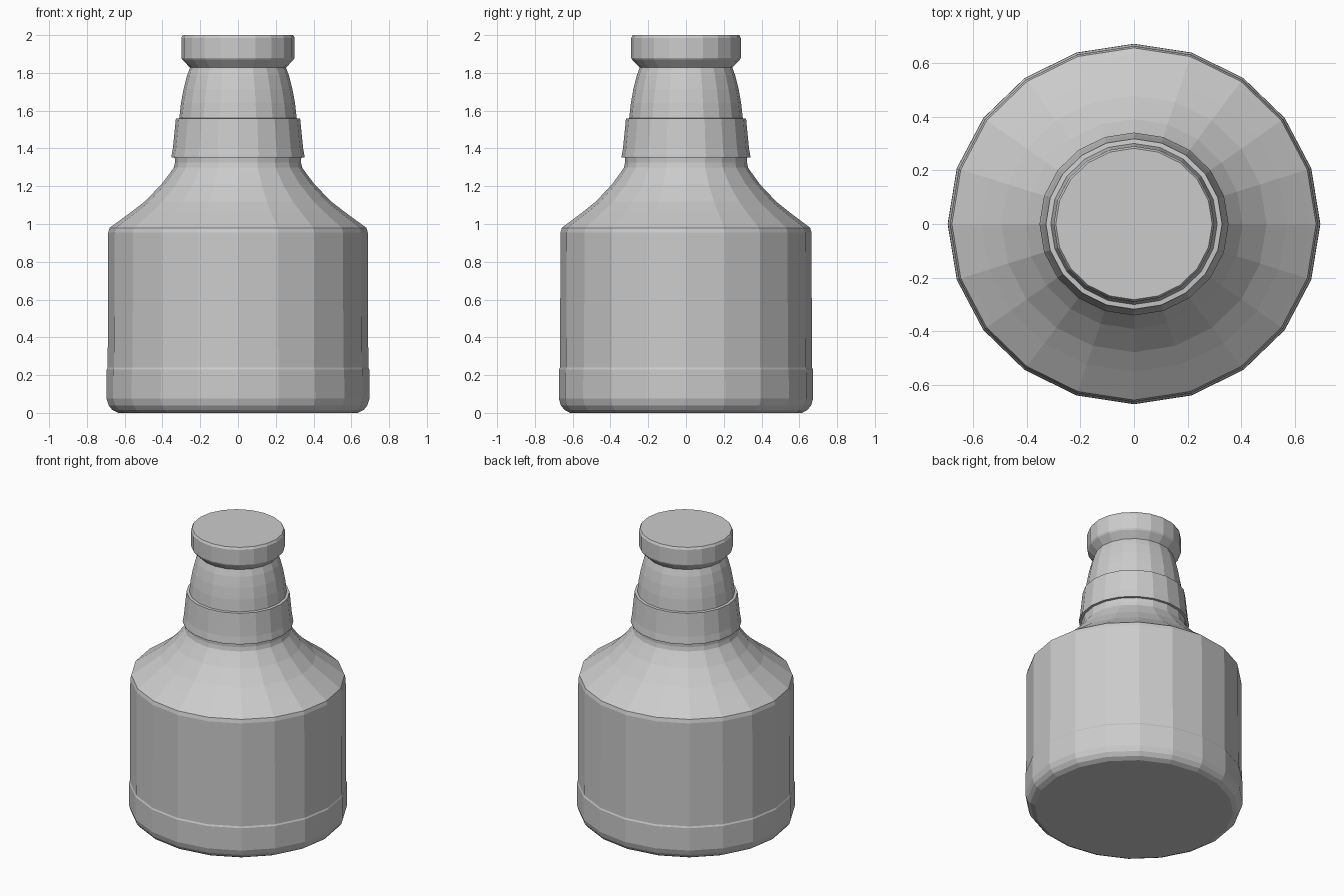
import bpy
import bmesh
import math

if "Cube" in bpy.data.objects:
    bpy.data.objects.remove(bpy.data.objects["Cube"])

SIDES = 20        # visible facets around the bottle
DEPTH = 0.967     # slightly narrower in y than in x


def lathe(name, profile, cap_bottom=False, cap_top=False):
    """Revolve (radius, z) points into a faceted, slightly oval shell."""
    bm = bmesh.new()
    rings = []
    for r, z in profile:
        rings.append([bm.verts.new((r * math.cos(2 * math.pi * i / SIDES),
                                    r * DEPTH * math.sin(2 * math.pi * i / SIDES), z))
                      for i in range(SIDES)])
    for low, high in zip(rings, rings[1:]):
        for i in range(SIDES):
            j = (i + 1) % SIDES
            bm.faces.new((low[i], low[j], high[j], high[i]))
    if cap_bottom:
        bm.faces.new(rings[0][::-1])
    if cap_top:
        bm.faces.new(rings[-1])
    mesh = bpy.data.meshes.new(name)
    bm.to_mesh(mesh)
    bm.free()
    obj = bpy.data.objects.new(name, mesh)
    bpy.context.collection.objects.link(obj)
    return obj


# Body: rounded base, low step, straight wall, sloping shoulder, neck root
lathe("bottle_body", [
    (0.635, 0.0), (0.665, 0.015), (0.685, 0.04), (0.696, 0.075),
    (0.695, 0.23), (0.69, 0.24), (0.687, 0.955), (0.68, 0.98),
    (0.655, 0.998), (0.57, 1.06), (0.495, 1.118), (0.405, 1.21),
    (0.36, 1.27), (0.34, 1.298), (0.334, 1.325), (0.335, 1.352),
], cap_bottom=True)

# Tapered band around the neck with a thin lip at its lower edge
lathe("neck_band", [
    (0.335, 1.352), (0.353, 1.352), (0.352, 1.362),
    (0.345, 1.40), (0.329, 1.558), (0.311, 1.56),
])

# Upper neck narrowing toward the mouth
lathe("upper_neck", [
    (0.311, 1.56), (0.302, 1.64), (0.288, 1.715), (0.270, 1.785), (0.254, 1.828),
])

# Stopper cap with flared underside
lathe("bottle_cap", [
    (0.254, 1.828), (0.295, 1.87), (0.300, 1.88), (0.300, 1.985), (0.292, 2.0),
], cap_top=True)
